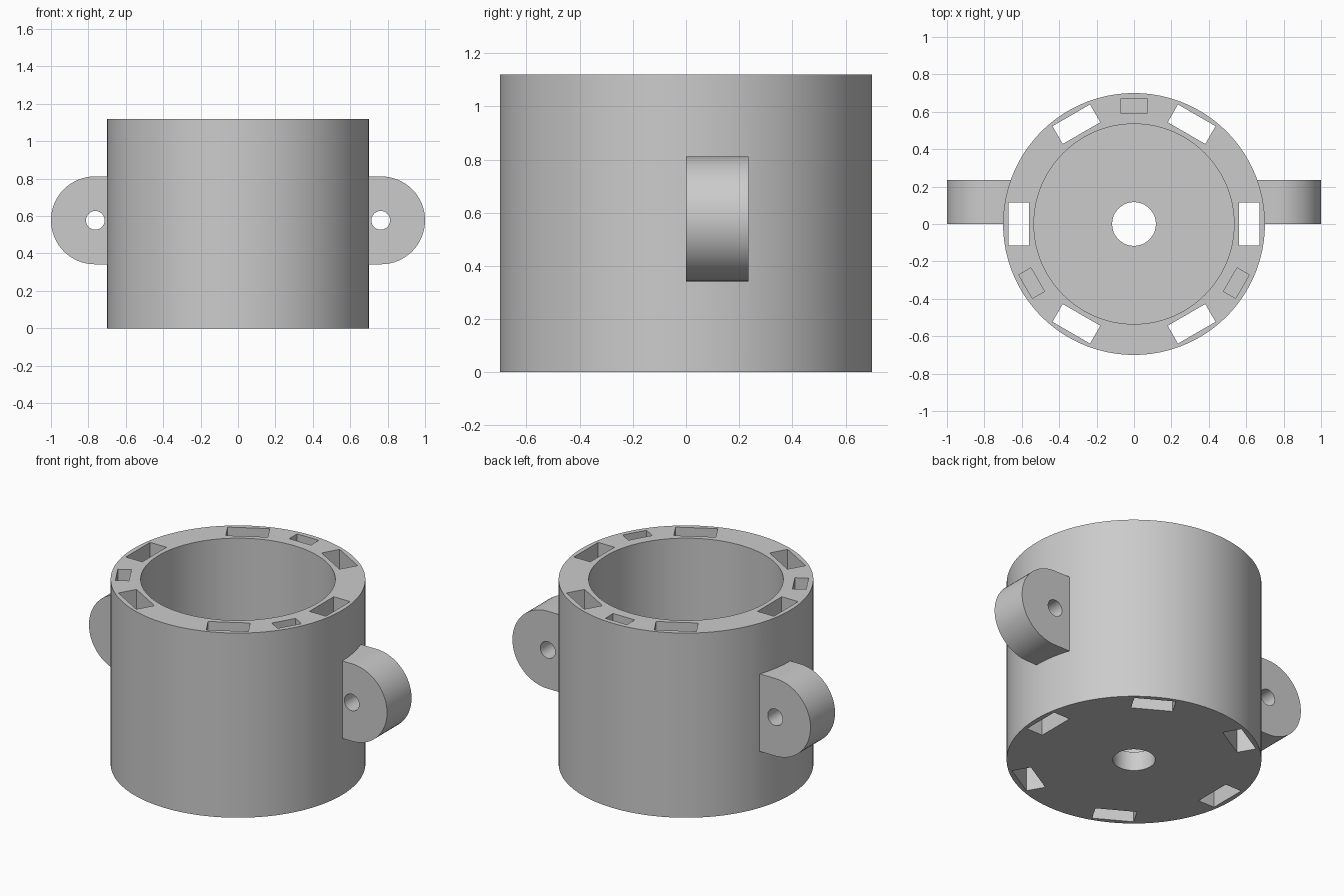
import bpy
import bmesh
from math import pi, cos, sin, radians
from mathutils import Matrix, Vector

cube = bpy.data.objects.get("Cube")
if cube:
    bpy.data.objects.remove(cube, do_unlink=True)

HEIGHT, OUTER, INNER, FLOOR = 1.12, 0.70, 0.535, 0.117
EAR_X, EAR_Z, EAR_R, EAR_DEPTH = 0.765, 0.577, 0.235, 0.235

grey = bpy.data.materials.new("plain grey")
grey.use_nodes = True
colour = (0.6, 0.6, 0.6, 1)
grey.diffuse_color = colour
grey.node_tree.nodes["Principled BSDF"].inputs["Base Color"].default_value = colour


def prism(name, profile, direction):
    """Extrude a closed profile along a direction."""
    bm = bmesh.new()
    face = bm.faces.new([bm.verts.new(p) for p in profile])
    moved = bmesh.ops.extrude_face_region(bm, geom=[face])["geom"]
    verts = [v for v in moved if isinstance(v, bmesh.types.BMVert)]
    bmesh.ops.translate(bm, verts=verts, vec=direction)
    bmesh.ops.recalc_face_normals(bm, faces=bm.faces)
    mesh = bpy.data.meshes.new(name)
    bm.to_mesh(mesh)
    bm.free()
    mesh.materials.append(grey)
    obj = bpy.data.objects.new(name, mesh)
    bpy.context.collection.objects.link(obj)
    return obj


def round_bar(name, radius, z0, z1, sides):
    ring = [(radius * cos(2 * pi * i / sides), radius * sin(2 * pi * i / sides), z0)
            for i in range(sides)]
    return prism(name, ring, (0, 0, z1 - z0))


def slot_bar(name, angle, distance, radial, length, z0, z1):
    turn = Matrix.Rotation(radians(angle), 3, 'Z')
    corners = [(-1, -1), (1, -1), (1, 1), (-1, 1)]
    ring = [turn @ Vector((distance + a * radial / 2, b * length / 2, z0))
            for a, b in corners]
    return prism(name, ring, (0, 0, z1 - z0))


def combine(target, tool, operation):
    """Apply a boolean and discard the tool."""
    mod = target.modifiers.new("boolean", 'BOOLEAN')
    mod.operation, mod.solver, mod.object = operation, 'EXACT', tool
    bpy.context.view_layer.objects.active = target
    bpy.ops.object.modifier_apply(modifier=mod.name)
    bpy.data.objects.remove(tool, do_unlink=True)


# Outer drum
housing = round_bar("housing", OUTER, 0, HEIGHT, 128)

# Rounded mounting ears on both sides, with screw holes
for side in (-1, 1):
    arc = [radians(-90 + 180 * i / 32) for i in range(33)]
    outline = [(side * (EAR_X + EAR_R * cos(a)), 0, EAR_Z + EAR_R * sin(a)) for a in arc]
    outline += [(side * 0.6, 0, EAR_Z + EAR_R), (side * 0.6, 0, EAR_Z - EAR_R)]
    combine(housing, prism("ear", outline, (0, EAR_DEPTH, 0)), 'UNION')
    hole = [(side * 0.763 + 0.05 * cos(2 * pi * i / 32), -0.1,
             EAR_Z + 0.05 * sin(2 * pi * i / 32)) for i in range(32)]
    combine(housing, prism("screw_hole", hole, (0, 0.5, 0)), 'DIFFERENCE')

# Inner cavity and central floor hole
combine(housing, round_bar("cavity", INNER, FLOOR, HEIGHT + 0.1, 128), 'DIFFERENCE')
combine(housing, round_bar("floor_hole", 0.117, -0.1, FLOOR + 0.1, 48), 'DIFFERENCE')

# Six slots through the wall, three blind pockets in the rim
for i in range(6):
    combine(housing, slot_bar("slot", 60 * i, 0.616, 0.11, 0.232, -0.1, HEIGHT + 0.1),
            'DIFFERENCE')
for angle in (90, 210, 330):
    combine(housing, slot_bar("pocket", angle, 0.632, 0.075, 0.145, HEIGHT - 0.2, HEIGHT + 0.1),
            'DIFFERENCE')

bpy.ops.object.select_all(action='DESELECT')
housing.select_set(True)
bpy.context.view_layer.objects.active = housing
bpy.ops.object.shade_smooth_by_angle(angle=radians(30))
